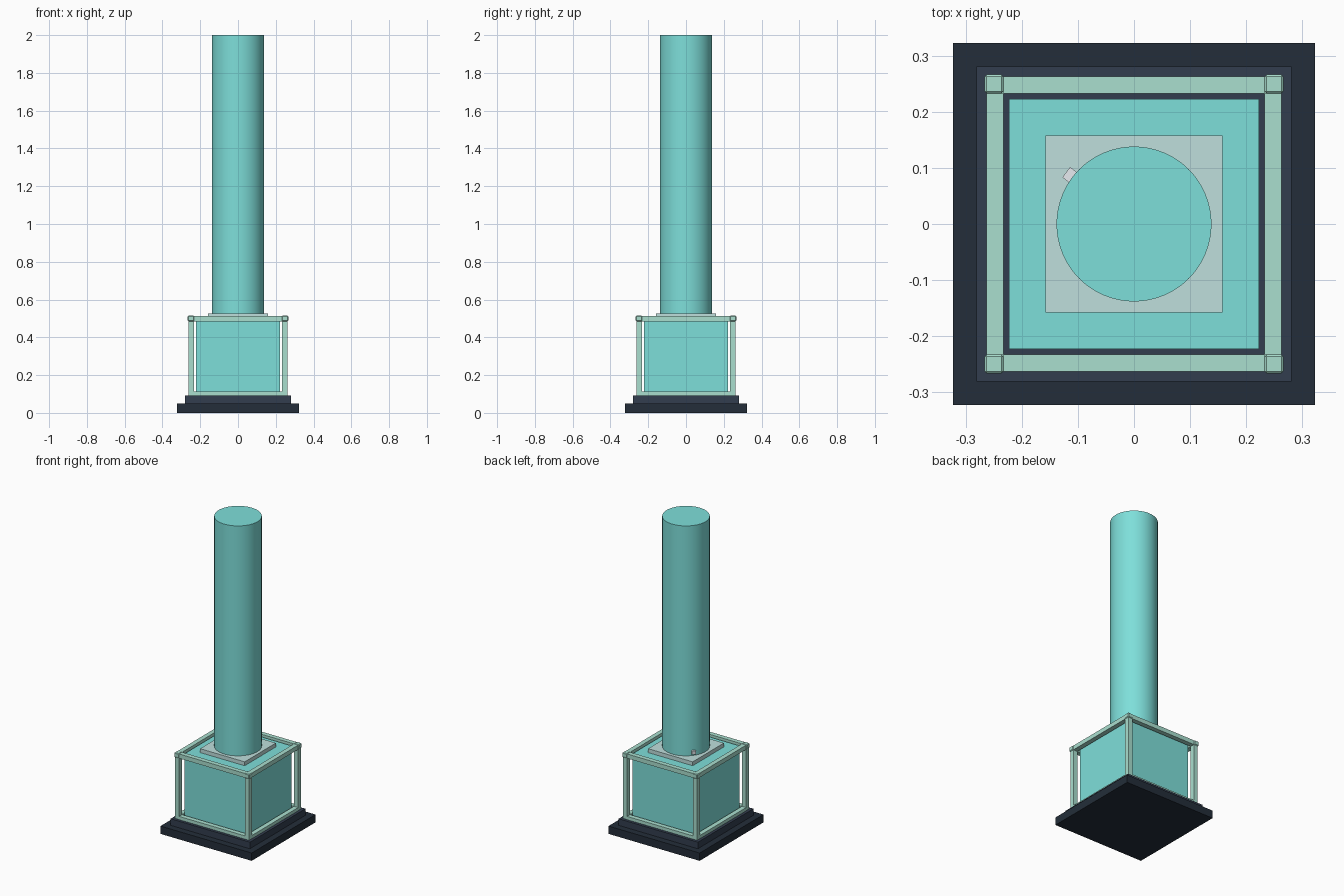
import bpy
from math import radians, cos, sin, atan2

if "Cube" in bpy.data.objects:
    bpy.data.objects.remove(bpy.data.objects["Cube"])


def material(name, rgb):
    m = bpy.data.materials.new(name)
    m.diffuse_color = (*[(c / 255) ** 2.2 for c in rgb], 1)
    m.use_nodes = True
    m.node_tree.nodes["Principled BSDF"].inputs["Base Color"].default_value = m.diffuse_color
    return m


DARK = material("dark_base", (40, 49, 60))
STEP = material("slate_step", (54, 64, 80))
FRAME = material("pale_green_frame", (168, 222, 206))
GLASS = material("turquoise", (125, 222, 217))
PLATE = material("pale_plate", (189, 222, 219))
WHITE = material("white", (230, 235, 240))


def box(name, center, size, mat, rot=0, bevel=0):
    bpy.ops.mesh.primitive_cube_add(size=1, location=center)
    o = bpy.context.object
    o.name = name
    o.scale = size
    bpy.ops.object.transform_apply(location=False, rotation=False, scale=True)
    o.rotation_euler.z = rot
    o.data.materials.append(mat)
    if bevel:
        b = o.modifiers.new("bevel", 'BEVEL')
        b.width, b.segments = bevel, 1
    return o


def layer(name, half, z0, z1, mat):
    return box(name, (0, 0, (z0 + z1) / 2), (2 * half, 2 * half, z1 - z0), mat)


# stepped base, block and top plate
layer("base_plinth", 0.323, 0, 0.05, DARK)
layer("base_step", 0.281, 0.05, 0.092, STEP)
layer("inner_block", 0.223, 0.092, 0.502, GLASS)
layer("top_plate", 0.158, 0.502, 0.527, PLATE)

# frame posts with slightly larger top corners
for sx in (-1, 1):
    for sy in (-1, 1):
        box("frame_post", (sx * 0.2475, sy * 0.2475, 0.29),
            (0.029, 0.029, 0.396), FRAME)
        box("frame_corner", (sx * 0.2495, sy * 0.2495, 0.5),
            (0.034, 0.034, 0.03), FRAME, bevel=0.004)

# top and bottom rails between the posts
for z, h, n in ((0.1025, 0.021, "bottom_rail"), (0.499, 0.028, "top_rail")):
    for s in (-1, 1):
        box(n, (0, s * 0.248, z), (0.466, 0.03, h), FRAME)
        box(n, (s * 0.248, 0, z), (0.03, 0.466, h), FRAME)

# tall column
bpy.ops.mesh.primitive_cylinder_add(vertices=96, radius=0.138, depth=1.473,
                                    location=(0, 0, 1.2635))
column = bpy.context.object
column.name = "column"
column.data.materials.append(GLASS)
bpy.ops.object.shade_smooth_by_angle(angle=radians(30))

# small knob on the back left of the column
a = atan2(0.092, -0.1205)
box("column_knob", (0.141 * cos(a), 0.141 * sin(a), 0.55),
    (0.022, 0.023, 0.022), WHITE, rot=a)
